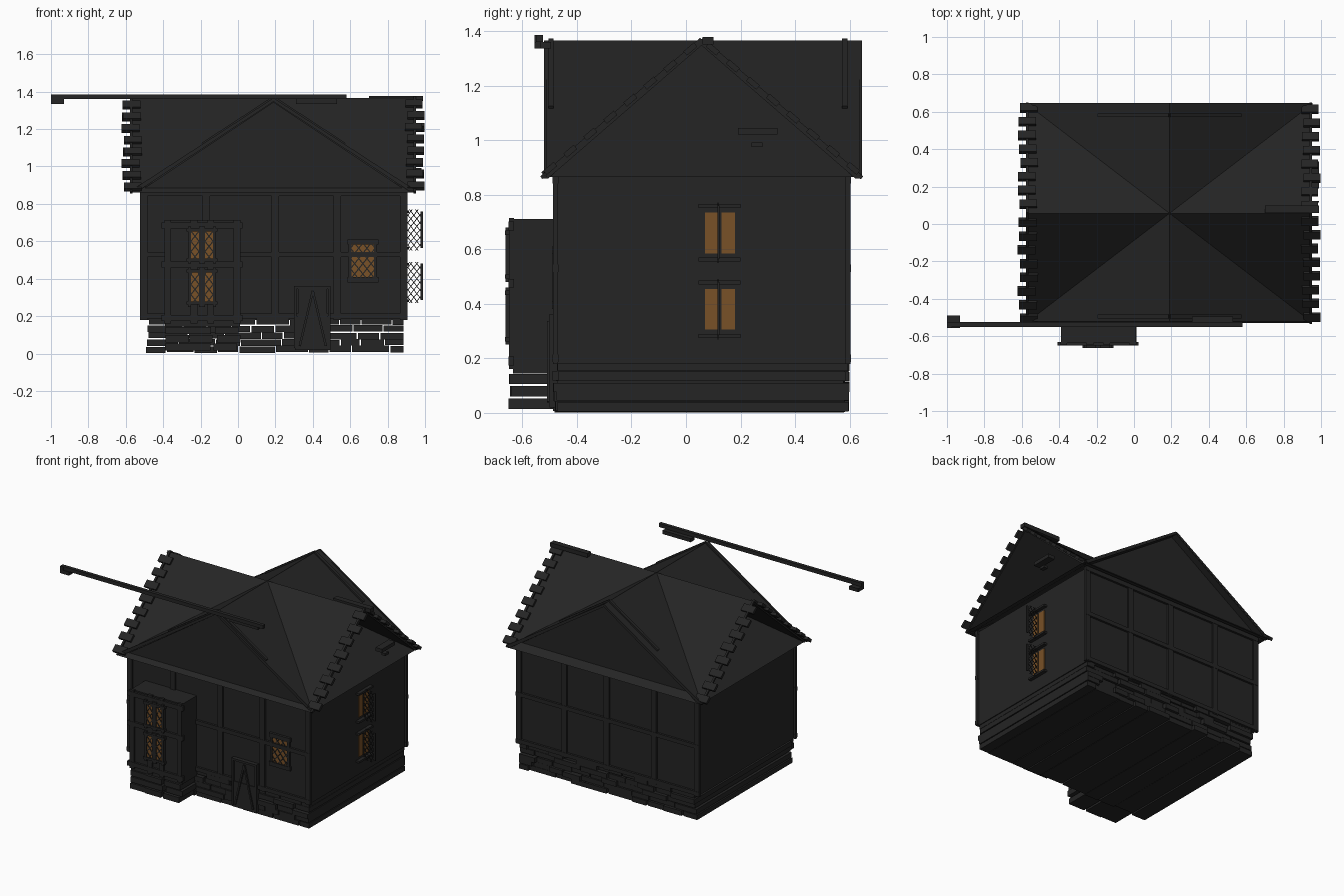
import bpy, bmesh, math, random
from mathutils import Vector, Matrix

if "Cube" in bpy.data.objects:
    bpy.data.objects.remove(bpy.data.objects["Cube"])

random.seed(4)


def material(name, rgb):
    m = bpy.data.materials.new(name)
    m.diffuse_color = (*rgb, 1)
    m.use_nodes = True
    m.node_tree.nodes["Principled BSDF"].inputs["Base Color"].default_value = m.diffuse_color
    return m


DARK = material("charcoal", (0.018, 0.018, 0.018))
GLASS = material("amber glass", (0.19, 0.082, 0.02))


class Part:
    """Collects boxes, beams and profiles into one object."""

    def __init__(self, name, mat=DARK):
        self.name, self.mat, self.bm = name, mat, bmesh.new()

    def box(self, x0, x1, y0, y1, z0, z1):
        m = Matrix.Translation(((x0 + x1) / 2, (y0 + y1) / 2, (z0 + z1) / 2))
        s = Matrix.Diagonal((x1 - x0, y1 - y0, z1 - z0, 1))
        bmesh.ops.create_cube(self.bm, size=1, matrix=m @ s)

    def beam(self, a, b, w, d=None):
        a, b = Vector(a), Vector(b)
        rot = (b - a).to_track_quat('Z', 'Y').to_matrix().to_4x4()
        s = Matrix.Diagonal((w, d or w, (b - a).length, 1))
        bmesh.ops.create_cube(self.bm, size=1, matrix=Matrix.Translation((a + b) / 2) @ rot @ s)

    def extrude(self, points, vec):
        f = self.bm.faces.new([self.bm.verts.new(p) for p in points])
        r = bmesh.ops.extrude_face_region(self.bm, geom=[f], use_keep_orig=True)
        vs = [v for v in r["geom"] if isinstance(v, bmesh.types.BMVert)]
        bmesh.ops.translate(self.bm, verts=vs, vec=vec)

    def lattice(self, o, u, v, w, h, pitch, t=0.006):
        # crossed lead strips clipped to a w x h rectangle
        o, u, v, k = Vector(o), Vector(u), Vector(v), 1.25
        n = int((h + k * w) / pitch) + 1
        for i in range(1, n):
            c = i * pitch - k * w
            lo, hi = max(0, -c / k), min(w, (h - c) / k)
            if hi - lo > 0.005:
                for flip in (False, True):
                    ends = [((w - q) if flip else q, k * q + c) for q in (lo, hi)]
                    self.beam(*[o + u * p + v * z for p, z in ends], t)

    def done(self):
        bmesh.ops.recalc_face_normals(self.bm, faces=self.bm.faces)
        me = bpy.data.meshes.new(self.name)
        self.bm.to_mesh(me)
        self.bm.free()
        me.materials.append(self.mat)
        ob = bpy.data.objects.new(self.name, me)
        bpy.context.collection.objects.link(ob)


CX, CY, EAVE, RIDGE = 0.19, 0.057, 0.865, 1.365

# House body and front/back gable walls (side gables are open)
p = Part("walls")
p.box(-0.51, 0.89, -0.475, 0.59, 0.18, EAVE)
for y in (-0.50, 0.585):
    p.extrude([(-0.53, y, EAVE), (0.91, y, EAVE), (CX, y, RIDGE - 0.02)], (0, 0.015, 0))
p.done()

# Stone footing: courses of long slabs running front to back
p = Part("footing_stones")
for r in range(5):
    z, x = 0.005 + r * 0.037, -0.50 + random.uniform(0, 0.03)
    while x < 0.84:
        w = min(random.uniform(0.1, 0.22), 0.89 - x)
        j = [random.uniform(-0.012, 0.012) for _ in range(3)]
        p.box(x, x + w - 0.006, -0.48 + j[0], 0.588 + j[1], max(0, z + j[2] * 0.3), z + 0.034 + j[2] * 0.3)
        x += w
for r in range(3):
    for x in (-0.39, -0.26, -0.12):
        j = random.uniform(-0.012, 0.012)
        p.box(x + j, x + 0.125 + j, -0.645 + j * 0.5, -0.45, 0.015 + r * 0.045, 0.053 + r * 0.045)
p.done()

# Timber framing on front and back
p = Part("timber_frame")
for y in (-0.479, 0.594):
    for x in (-0.505, -0.17, 0.20, 0.53, 0.885):
        p.box(x - 0.02, x + 0.02, y - 0.009, y + 0.009, 0.18, EAVE)
    for z in (0.20, 0.53, 0.855):
        p.box(-0.525, 0.905, y - 0.011, y + 0.011, z - 0.014, z + 0.014)
p.done()

# Crossing roof shells, open underneath
T = 0.018
p = Part("main_roof")
p.extrude([(-0.57, -0.53, EAVE - 0.005), (-0.57, CY, RIDGE), (-0.57, 0.645, EAVE - 0.005),
           (-0.57, 0.62, EAVE - 0.005), (-0.57, CY, RIDGE - T), (-0.57, -0.505, EAVE - 0.005)], (1.52, 0, 0))
p.done()
p = Part("cross_roof")
p.extrude([(-0.57, -0.52, EAVE), (CX, -0.52, RIDGE), (0.95, -0.52, EAVE),
           (0.92, -0.52, EAVE), (CX, -0.52, RIDGE - T), (-0.54, -0.52, EAVE)], (0, 1.165, 0))
p.done()

# Staggered tiles along the side verges
p = Part("verge_tiles")
for side, xa, xb in ((-1, -0.615, -0.52), (1, 0.90, 0.99)):
    for ye in (-0.53, 0.645):
        a, b = Vector((0, ye, EAVE)), Vector((0, CY, RIDGE))
        for i in range(8):
            t0 = (i + 0.08 + (0.1 if side > 0 else 0)) / 8
            j = random.uniform(-0.008, 0.008)
            q0, q1 = a.lerp(b, t0), a.lerp(b, t0 + 0.065)
            mid = Vector(((xa + xb) / 2 + j, 0, 0.004))
            p.beam(q0 + mid, q1 + mid, xb - xa, 0.02)
p.box(0.70, 0.99, 0.06, 0.10, 1.35, 1.378)
p.box(0.94, 0.99, 0.19, 0.335, 1.02, 1.045)
p.box(0.95, 0.98, 0.24, 0.28, 0.975, 0.992)
p.done()

# Barge boards on all gables
p = Part("barge_boards")
for x in (-0.57, 0.945):
    for ye in (-0.53, 0.645):
        p.beam((x, ye, 0.862), (x, CY, 1.37), 0.014)
for y in (-0.495, 0.582):
    for s in (-1, 1):
        p.beam((CX, y, 1.365), (CX + s * 0.38, y, 1.117), 0.02)
for s in (-1, 1):
    p.beam((CX, -0.515, 1.36), (CX + s * 0.76, -0.515, 0.865), 0.012)
    p.beam((CX, 0.64, 1.36), (CX + s * 0.76, 0.64, 0.865), 0.012)
p.done()

# Long pole in front of the gable with its end block and bracket
p = Part("pole")
p.box(-0.99, 0.58, -0.55, -0.525, 1.36, 1.385)
p.box(-1.0, -0.93, -0.555, -0.49, 1.335, 1.36)
p.box(-1.0, -0.975, -0.555, -0.525, 1.35, 1.385)
p.box(0.31, 0.53, -0.535, -0.495, 1.335, 1.36)
p.done()

# Bay with frame
p = Part("bay")
p.box(-0.39, 0.01, -0.635, -0.47, 0.145, 0.71)
p.done()
p = Part("bay_frame")
for x in (-0.375, -0.235, -0.145, -0.005):
    p.box(x - 0.018, x + 0.018, -0.648, -0.63, 0.16, 0.715)
for z in (0.19, 0.475, 0.685):
    p.box(-0.41, 0.025, -0.65, -0.63, z - 0.016, z + 0.016)
p.done()

# Windows: amber panes, lead lattice and frames
glass, lead, frame = Part("window_panes", GLASS), Part("window_lattice"), Part("window_frames")
X, Y, Z = (1, 0, 0), (0, 1, 0), (0, 0, 1)


def front_window(x0, x1, z0, z1, y):
    glass.box(x0, x1, y - 0.004, y + 0.004, z0, z1)
    lead.lattice((x0, y - 0.005, z0), X, Z, x1 - x0, z1 - z0, 0.055)
    for x in (x0, x1):
        frame.box(x - 0.008, x + 0.008, y - 0.012, y + 0.01, z0 - 0.02, z1 + 0.02)
    for z in (z0, z1):
        frame.box(x0 - 0.015, x1 + 0.015, y - 0.014, y + 0.01, z - 0.008, z + 0.008)


for z0, z1 in ((0.50, 0.66), (0.27, 0.44)):
    for x0, x1 in ((-0.26, -0.20), (-0.185, -0.125)):
        front_window(x0, x1, z0, z1, -0.65)
front_window(0.60, 0.735, 0.40, 0.59, -0.478)
frame.box(0.585, 0.75, -0.492, -0.47, 0.59, 0.61)
frame.box(0.585, 0.75, -0.492, -0.47, 0.38, 0.40)

# Side windows, with a leaf standing out from the wall
for z0, z1 in ((0.585, 0.735), (0.305, 0.455)):
    for y0, y1 in ((0.07, 0.115), (0.13, 0.18)):
        glass.box(0.887, 0.895, y0, y1, z0, z1)
    for z in (z0 - 0.023, z1 + 0.023):
        frame.box(0.88, 0.915, 0.045, 0.20, z - 0.007, z + 0.007)
    frame.box(0.975, 0.99, 0.115, 0.122, z0 - 0.02, z1 + 0.025)
    lead.lattice((0.90, 0.118, z0 - 0.035), X, Z, 0.08, z1 - z0 + 0.07, 0.04, 0.004)
for part in (glass, lead, frame):
    part.done()

# Door with A-shaped bracing
p = Part("door")
p.box(0.32, 0.475, -0.495, -0.47, 0.03, 0.35)
p.box(0.305, 0.495, -0.50, -0.47, 0.02, 0.20)
p.box(0.30, 0.495, -0.503, -0.47, 0.345, 0.36)
for x in (0.307, 0.488):
    p.box(x - 0.007, x + 0.007, -0.503, -0.47, 0.03, 0.35)
for s in (-1, 1):
    p.beam((0.40, -0.503, 0.335), (0.40 + s * 0.07, -0.503, 0.04), 0.012)
p.done()
